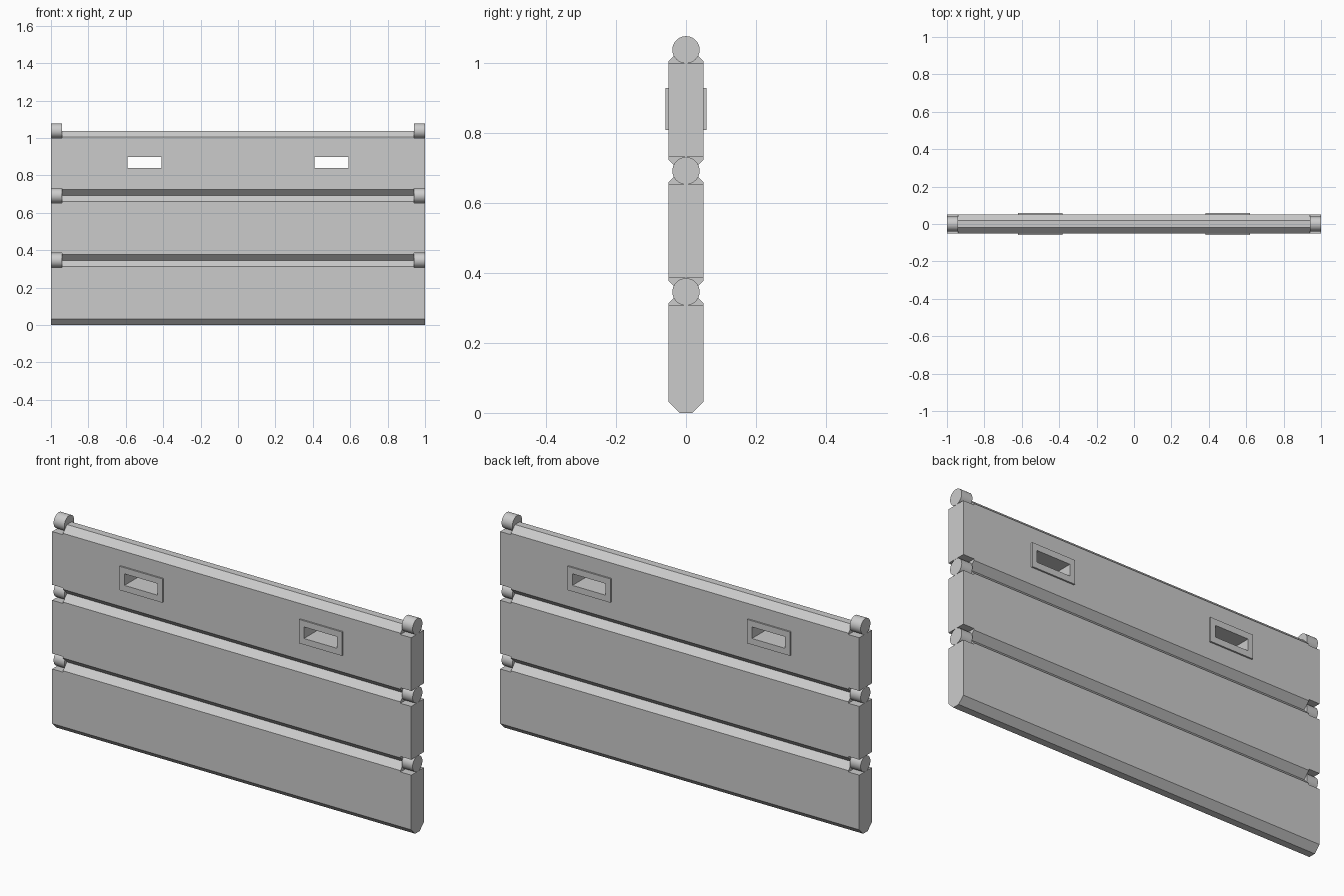
import bpy
import bmesh
import math
from mathutils import Matrix

cube = bpy.data.objects.get("Cube")
if cube:
    bpy.data.objects.remove(cube, do_unlink=True)

PITCH = 0.346       # panel height
HALF_Y = 0.05       # half panel thickness
CHAMFER = 0.032
PIN_R = 0.039
PIN_LEN = 0.06
HANDLE_X, HANDLE_Z = 0.5, 0.869

grey = bpy.data.materials.new("light_grey")
grey.use_nodes = True
colour = (0.6, 0.6, 0.6, 1)
grey.diffuse_color = colour
grey.node_tree.nodes["Principled BSDF"].inputs["Base Color"].default_value = colour


def finish(name, bm):
    bmesh.ops.recalc_face_normals(bm, faces=bm.faces)
    mesh = bpy.data.meshes.new(name)
    bm.to_mesh(mesh)
    bm.free()
    mesh.materials.append(grey)
    obj = bpy.data.objects.new(name, mesh)
    bpy.context.collection.objects.link(obj)
    return obj


def box(name, centre, size):
    bm = bmesh.new()
    bmesh.ops.create_cube(bm, size=1, matrix=Matrix.Translation(centre) @ Matrix.Diagonal((*size, 1)))
    return finish(name, bm)


def activate(obj):
    bpy.ops.object.select_all(action='DESELECT')
    obj.select_set(True)
    bpy.context.view_layer.objects.active = obj


def cut(obj, centre, size):
    cutter = box("cutter", centre, size)
    cutter.hide_render = True
    mod = obj.modifiers.new("cut", 'BOOLEAN')
    mod.operation = 'DIFFERENCE'
    mod.solver = 'EXACT'
    mod.object = cutter
    activate(obj)
    bpy.ops.object.modifier_apply(modifier=mod.name)
    bpy.data.objects.remove(cutter, do_unlink=True)


def panel(name, z0):
    # Chamfered cross-section swept along x
    z1, flat = z0 + PITCH, HALF_Y - CHAMFER
    half = [(flat, z0), (HALF_Y, z0 + CHAMFER), (HALF_Y, z1 - CHAMFER), (flat, z1)]
    profile = half + [(-y, z) for y, z in reversed(half)]
    bm = bmesh.new()
    face = bm.faces.new([bm.verts.new((-1, y, z)) for y, z in profile])
    ext = bmesh.ops.extrude_face_region(bm, geom=[face], use_keep_orig=True)
    bmesh.ops.translate(bm, vec=(2, 0, 0),
                        verts=[v for v in ext["geom"] if isinstance(v, bmesh.types.BMVert)])
    return finish(name, bm)


def cut_handle_hole(obj, x):
    cut(obj, (x, 0, HANDLE_Z), (0.184, 0.4, 0.058))


panels = []
for i, level in enumerate(("lower", "middle", "upper")):
    # Panel with corner notches that clear the hinge pins
    part = panel(level + "_panel", i * PITCH)
    panels.append(part)
    for side, sx in (("left", 1), ("right", -1)):
        for z in (i * PITCH, (i + 1) * PITCH):
            if z > 0:
                cut(part, (sx * (1 - PIN_LEN / 2 + 0.05), 0, z), (PIN_LEN + 0.1, 0.4, PIN_R * 2))

        # Hinge pin above this panel
        bm = bmesh.new()
        place = (Matrix.Translation((sx * (1 - PIN_LEN / 2), 0, (i + 1) * PITCH))
                 @ Matrix.Rotation(math.pi / 2, 4, 'Y'))
        bmesh.ops.create_cone(bm, cap_ends=True, segments=40, radius1=PIN_R, radius2=PIN_R,
                              depth=PIN_LEN, matrix=place)
        activate(finish(f"{level}_{side}_hinge_pin", bm))
        bpy.ops.object.shade_smooth_by_angle(angle=math.radians(30))

# Handle slots through the upper panel, framed on both faces
for side, sx in (("left", 1), ("right", -1)):
    cut_handle_hole(panels[-1], sx * HANDLE_X)
    for face, sy in (("front", -1), ("back", 1)):
        frame = box(f"{side}_{face}_handle_frame", (sx * HANDLE_X, sy * (HALF_Y + 0.004), HANDLE_Z),
                    (0.238, 0.008, 0.12))
        cut_handle_hole(frame, sx * HANDLE_X)
